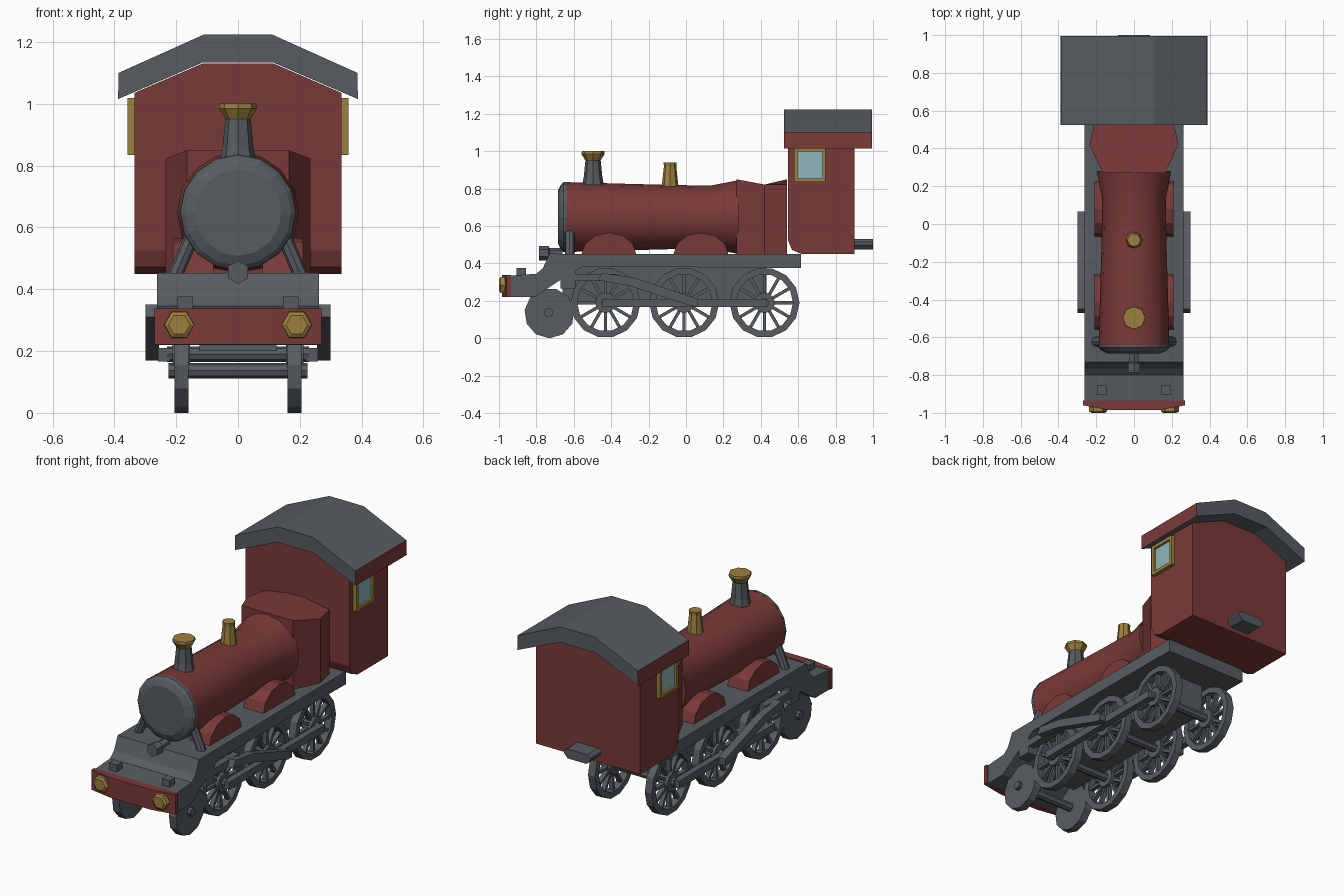
import bpy, bmesh, math
from mathutils import Matrix, Vector

if "Cube" in bpy.data.objects:
    bpy.data.objects.remove(bpy.data.objects["Cube"])


def material(name, rgb):
    m = bpy.data.materials.new(name)
    m.diffuse_color = (*rgb, 1)
    m.use_nodes = True
    m.node_tree.nodes["Principled BSDF"].inputs["Base Color"].default_value = m.diffuse_color
    return m


RED = material("dark red", (0.195, 0.042, 0.04))
GREY = material("iron grey", (0.095, 0.108, 0.118))
GOLD = material("brass", (0.33, 0.215, 0.05))
GLASS = material("window blue", (0.28, 0.47, 0.50))


def finish(name, bm, mat, mirror=False, smooth=False):
    bmesh.ops.recalc_face_normals(bm, faces=bm.faces)
    me = bpy.data.meshes.new(name)
    bm.to_mesh(me)
    bm.free()
    me.materials.append(mat)
    ob = bpy.data.objects.new(name, me)
    bpy.context.collection.objects.link(ob)
    if mirror:
        ob.modifiers.new("mirror", "MIRROR")
    if smooth:
        bpy.ops.object.select_all(action='DESELECT')
        ob.select_set(True)
        bpy.context.view_layer.objects.active = ob
        bpy.ops.object.shade_smooth_by_angle(angle=math.radians(30))
    return ob


def place(axis, p, d):
    return {"x": (d, p[0], p[1]), "y": (p[0], d, p[1]), "z": (p[0], p[1], d)}[axis]


def loft(bm, rings, caps=True):
    vs = [[bm.verts.new(p) for p in r] for r in rings]
    n = len(vs[0])
    for a, b in zip(vs, vs[1:]):
        for i in range(n):
            bm.faces.new((a[i], a[(i + 1) % n], b[(i + 1) % n], b[i]))
    if caps:
        bm.faces.new(vs[0])
        bm.faces.new(vs[-1])


def prism_bm(pts, axis, a, b):
    bm = bmesh.new()
    loft(bm, [[place(axis, p, d) for p in pts] for d in (a, b)])
    return bm


def prism(name, pts, axis, a, b, mat, mirror=False):
    return finish(name, prism_bm(pts, axis, a, b), mat, mirror)


def box(name, x, y, z, mat, mirror=False):
    return prism(name, [(x[0], y[0]), (x[1], y[0]), (x[1], y[1]), (x[0], y[1])], "z", *z, mat, mirror)


def circle(c, r, n, turn=0.0):
    return [(c[0] + r * math.cos(2 * math.pi * (i + turn) / n),
             c[1] + r * math.sin(2 * math.pi * (i + turn) / n)) for i in range(n)]


def turned(name, axis, c, profile, n, mat, mirror=False, smooth=False, turn=0.0):
    """Round part along an axis; profile is (radius, distance along axis)."""
    bm = bmesh.new()
    loft(bm, [[place(axis, p, d) for p in circle(c, r, n, turn)] for r, d in profile])
    return finish(name, bm, mat, mirror, smooth)


def both(pts):
    """Close a half outline by reflecting it across x = 0."""
    return pts + [(-x, v) for x, v in reversed(pts)]


# Boiler, smokebox door and firebox
BC = (0, 0.648)
turned("boiler", "y", BC, [(0.187, -0.645), (0.172, -0.1), (0.168, 0.13), (0.197, 0.28)], 16, RED, smooth=True)
turned("smokebox_door", "y", BC, [(0.188, -0.64), (0.187, -0.655), (0.172, -0.67), (0.14, -0.685)], 16, GREY)
bm = prism_bm(both([(0.05, 0.27), (0.165, 0.27), (0.235, 0.42), (0.21, 0.54), (0.05, 0.54)]), "z", 0.45, 0.85)
for v in bm.verts:
    if v.co.z > 0.8 and abs(v.co.x) > 0.2:
        v.co.z = 0.822
finish("firebox", bm, RED)

# Chimney with brass cap, and safety valve
turned("chimney", "z", (0, -0.497), [(0.062, 0.80), (0.05, 0.86), (0.04, 0.96)], 8, GREY)
turned("chimney_cap", "z", (0, -0.497), [(0.04, 0.95), (0.062, 0.985), (0.06, 1.0), (0.03, 1.0)], 8, GOLD)
turned("safety_valve", "z", (0, -0.085), [(0.047, 0.79), (0.033, 0.92), (0.035, 0.94)], 8, GOLD)

# Cab with rounded lower front edge
bm = prism_bm(both([(0.335, 0.45), (0.335, 1.035), (0.115, 1.13)]), "y", 0.545, 0.90)
edge = [e for e in bm.edges if all(v.co.z < 0.5 and v.co.y < 0.6 for v in e.verts)]
bmesh.ops.bevel(bm, geom=edge, offset=0.075, segments=2, profile=0.5, affect='EDGES')
finish("cab", bm, RED)

# Roof with red eave edges
roof = prism("cab_roof", both([(0.115, 1.133), (0.388, 1.015), (0.386, 1.10), (0.11, 1.224)]),
             "y", 0.525, 0.995, GREY)
roof.data.materials.append(RED)
for p in roof.data.polygons:
    if abs(p.normal.x) > 0.9:
        p.material_index = 1

# Side windows: frame bars and pane
box("window_pane", (0.336, 0.344), (0.59, 0.735), (0.85, 1.005), GLASS, True)
for nm, y, z in (("front", (0.577, 0.595), (0.835, 1.018)), ("rear", (0.73, 0.747), (0.835, 1.018)),
                 ("bottom", (0.595, 0.73), (0.835, 0.855)), ("top", (0.595, 0.73), (0.998, 1.018))):
    box("window_frame_" + nm, (0.33, 0.357), y, z, GOLD, True)

# Rear coupling plate
prism("rear_coupling", both([(0.06, 0.475), (0.085, 0.50), (0.085, 0.515), (0.065, 0.53)]), "y", 0.89, 1.0, GREY)

# Running board flowing into the front apron
prism("running_board", [(0.615, 0.45), (0.615, 0.375), (-0.55, 0.385), (-0.69, 0.30), (-0.81, 0.22),
                        (-0.94, 0.22), (-0.94, 0.335), (-0.80, 0.345), (-0.765, 0.375), (-0.73, 0.452)],
      "x", -0.262, 0.262, GREY)
box("main_frame", (-0.125, 0.125), (-0.66, 0.43), (0.2, 0.39), GREY)

# Buffer beam, lamps and small front fittings
prism("buffer_beam", both([(0.27, -0.935), (0.27, -0.96), (0.13, -0.985)]), "z", 0.222, 0.338, RED)
turned("buffer", "y", (0.19, 0.285), [(0.05, -0.96), (0.048, -0.992), (0.035, -1.0)], 6, GOLD, True)
box("apron_block", (0.145, 0.195), (-0.905, -0.855), (0.33, 0.377), GREY, True)
turned("front_lamp", "y", (0, 0.455), [(0.028, -0.66), (0.028, -0.73), (0.038, -0.735), (0.038, -0.785)],
       6, GREY, turn=0.5)

# Leaning smokebox struts
bm = bmesh.new()
loft(bm, [[(x + px, -0.622 + py, z) for px, py in circle((0, 0), 0.026, 8)]
          for x, z in ((0.205, 0.44), (0.145, 0.58))])
finish("smokebox_strut", bm, GREY, True)

# Wheel splashers
for nm, y in (("front", -0.412), ("rear", 0.08)):
    arc = [(y + 0.148 * math.cos(math.pi * i / 6), 0.445 + 0.12 * math.sin(math.pi * i / 6)) for i in range(7)]
    prism("splasher_" + nm, arc, "x", 0.08, 0.21, RED, True)


# Spoked driving wheels
def driving_wheel(name, y, z=0.19, r=0.187):
    bm = bmesh.new()
    ring = [(r, 0.16), (r, 0.205), (r - 0.035, 0.205), (r - 0.035, 0.16), (r, 0.16)]
    loft(bm, [[place("x", p, d) for p in circle((y, z), q, 14)] for q, d in ring], caps=False)
    bmesh.ops.remove_doubles(bm, verts=bm.verts, dist=1e-5)
    loft(bm, [[place("x", p, d) for p in circle((y, z), 0.055, 12)] for d in (0.155, 0.212)])
    for i in range(12):
        turn = Matrix.Translation((0.183, y, z)) @ Matrix.Rotation(i * math.pi / 6, 4, 'X')
        m = turn @ Matrix.Translation((0, 0, 0.1)) @ Matrix.Diagonal((0.026, 0.017, 0.12, 1))
        bmesh.ops.create_cube(bm, size=1, matrix=m)
    finish(name, bm, GREY, True)


for nm, y in (("front", -0.43), ("middle", -0.01), ("rear", 0.42)):
    driving_wheel("driving_wheel_" + nm, y)
    turned("axle_" + nm, "x", (y, 0.19), [(0.025, 0.0), (0.025, 0.23)], 8, GREY, True)

# Solid leading wheels on their axle
turned("leading_wheel", "x", (-0.73, 0.134), [(0.134, 0.16), (0.134, 0.205)], 11, GREY, True, turn=0.25)
turned("leading_axle", "x", (-0.735, 0.137), [(0.025, -0.225), (0.025, 0.225)], 8, GREY)

# Cylinders and rods
box("steam_cylinder", (0.19, 0.262), (-0.67, -0.59), (0.265, 0.378), GREY, True)
box("slide_bar", (0.22, 0.262), (-0.59, -0.36), (0.305, 0.345), GREY, True)
box("coupling_rod", (0.22, 0.258), (-0.45, 0.43), (0.167, 0.21), GREY, True)
prism("connecting_rod", [(-0.47, 0.31), (-0.45, 0.35), (-0.28, 0.325), (0.065, 0.21), (0.065, 0.17), (0.03, 0.172),
                         (-0.30, 0.28)], "x", 0.255, 0.3, GREY, True)
